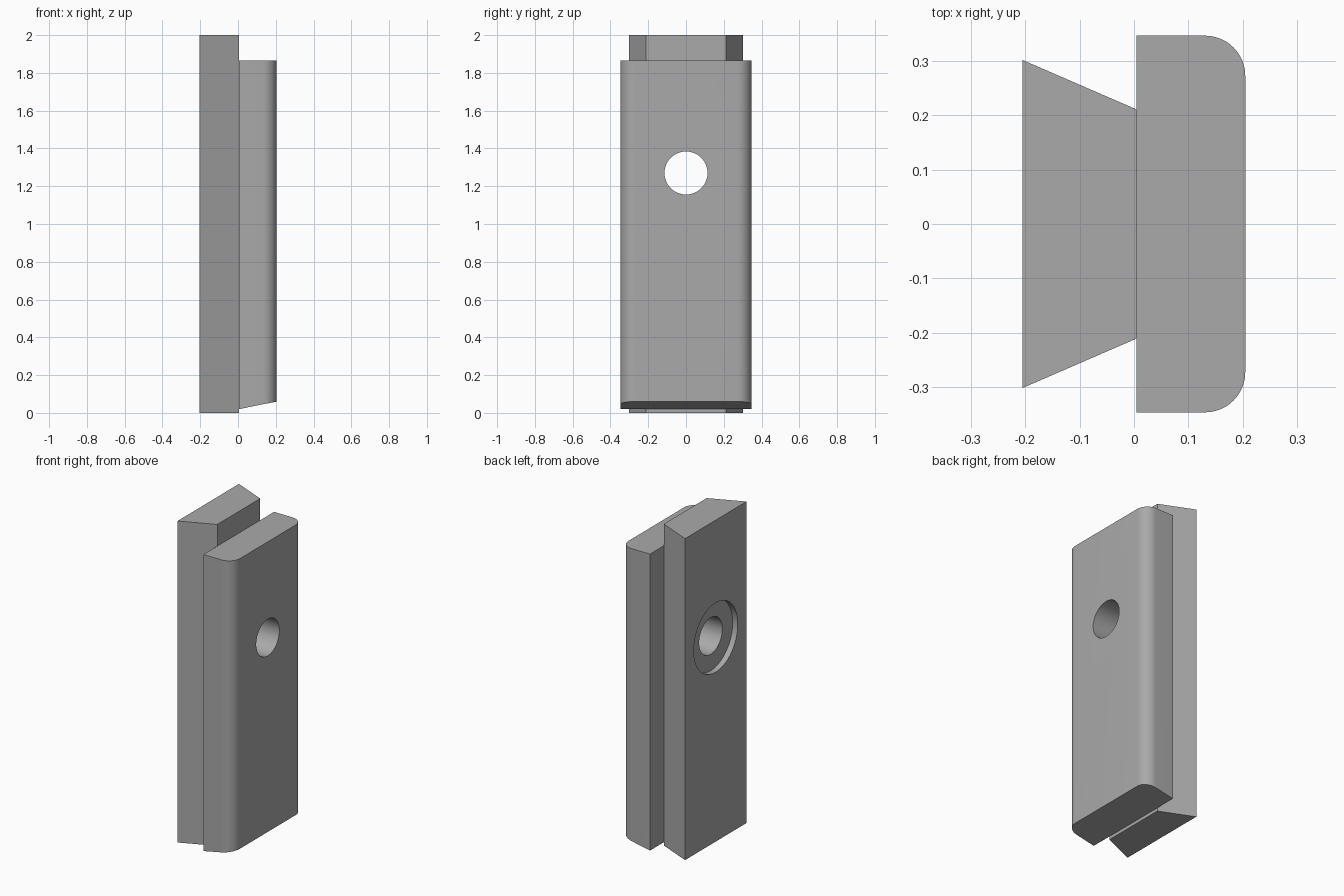
import bpy, bmesh, math
from mathutils import Matrix

cube = bpy.data.objects.get("Cube")
if cube:
    bpy.data.objects.remove(cube, do_unlink=True)

BACK, JOINT, FACE = -0.205, 0.005, 0.205   # depth planes along x
HOLE_Z = 1.27

grey = bpy.data.materials.new("plain grey")
grey.use_nodes = True
grey.diffuse_color = (0.4, 0.4, 0.4, 1)
grey.node_tree.nodes["Principled BSDF"].inputs["Base Color"].default_value = (0.4, 0.4, 0.4, 1)


def add_object(name, bm):
    bmesh.ops.recalc_face_normals(bm, faces=bm.faces)
    mesh = bpy.data.meshes.new(name)
    bm.to_mesh(mesh)
    bm.free()
    mesh.materials.append(grey)
    obj = bpy.data.objects.new(name, mesh)
    bpy.context.collection.objects.link(obj)
    return obj


def prism(name, outline, bottom, top):
    """Extrude an xy outline upward; bottom is a height rule over x."""
    bm = bmesh.new()
    base = bm.faces.new([bm.verts.new((x, y, bottom(x))) for x, y in outline])
    ext = bmesh.ops.extrude_face_region(bm, geom=[base])
    for v in ext["geom"]:
        if isinstance(v, bmesh.types.BMVert):
            v.co.z = top
    return add_object(name, bm)


def bore_cutter(name, radius, x0, x1):
    bm = bmesh.new()
    place = Matrix.Translation(((x0 + x1) / 2, 0, HOLE_Z)) @ Matrix.Rotation(math.pi / 2, 4, "Y")
    bmesh.ops.create_cone(bm, cap_ends=True, segments=64, radius1=radius,
                          radius2=radius, depth=x1 - x0, matrix=place)
    obj = add_object(name, bm)
    obj.hide_render = True
    obj.hide_set(True)
    return obj


# Dovetail rail
rail = prism("dovetail_rail", [(BACK, -0.302), (JOINT, -0.211), (JOINT, 0.211), (BACK, 0.302)],
             lambda x: 0, 2)

# Cover plate with two rounded long edges and a sloped lower end
half, r = 0.347, 0.074
arc = [(FACE - r + r * math.sin(a), half - r + r * math.cos(a))
       for a in (math.pi / 2 * i / 12 for i in range(13))]
outline = [(JOINT, half)] + arc
outline += [(x, -y) for x, y in reversed(outline)]
plate = prism("cover_plate", outline, lambda x: 0.02 + 0.2 * (x - JOINT), 1.865)

# Screw hole through both parts, with a shallow counterbore in the rail
hole = bore_cutter("hole_cutter", 0.114, -0.5, 0.5)
recess = bore_cutter("counterbore_cutter", 0.216, -0.5, BACK + 0.035)
for part, cutters in ((rail, (hole, recess)), (plate, (hole,))):
    for cutter in cutters:
        mod = part.modifiers.new(cutter.name, "BOOLEAN")
        mod.operation = "DIFFERENCE"
        mod.solver = "EXACT"
        mod.object = cutter

# Apply the cuts, drop the cutters, and smooth the round surfaces
for part in (rail, plate):
    bpy.ops.object.select_all(action="DESELECT")
    part.select_set(True)
    bpy.context.view_layer.objects.active = part
    for name in [m.name for m in part.modifiers]:
        bpy.ops.object.modifier_apply(modifier=name)
    bpy.ops.object.shade_smooth_by_angle(angle=math.radians(30))
for cutter in (hole, recess):
    bpy.data.objects.remove(cutter, do_unlink=True)
